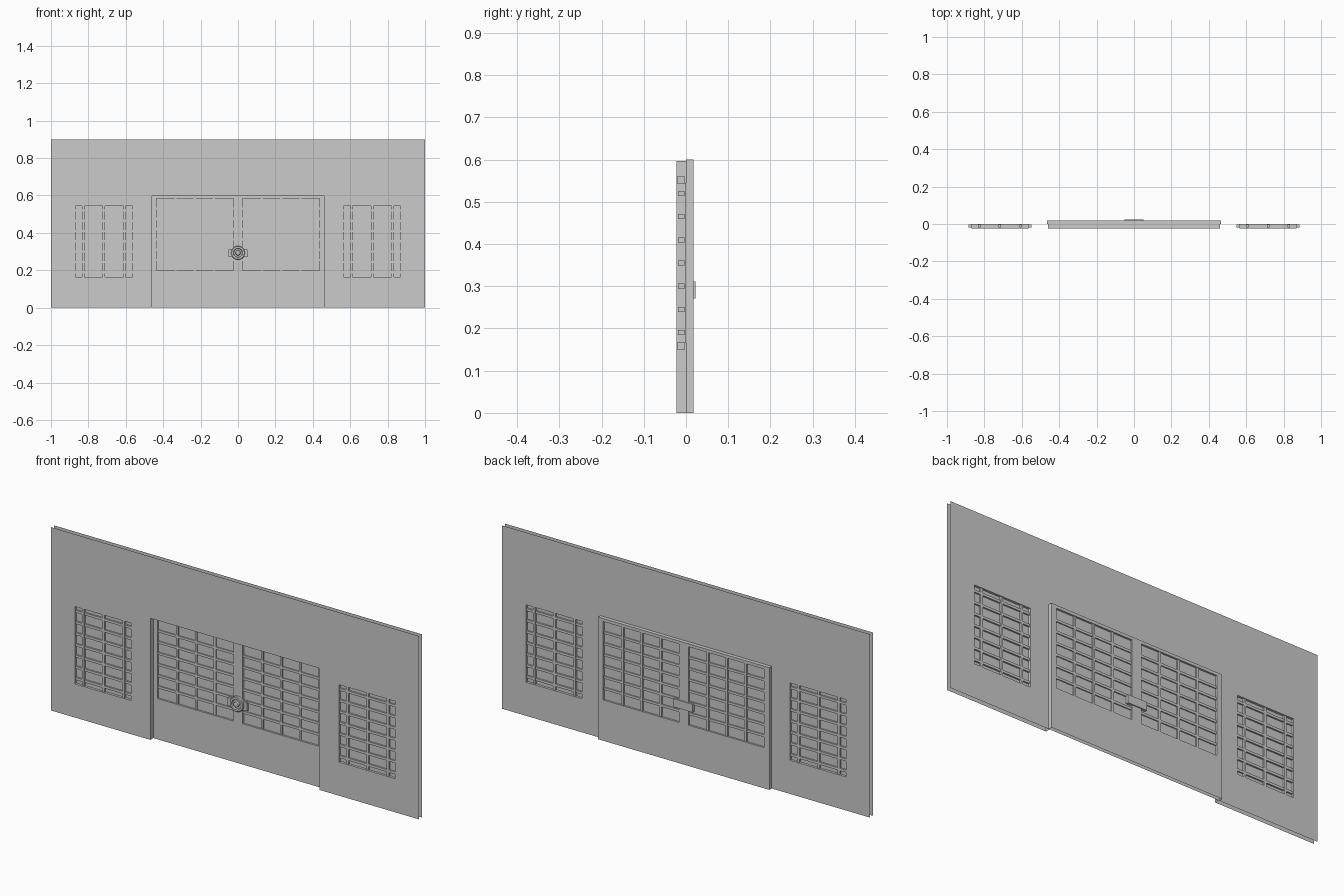
import bpy, bmesh, math
from mathutils import Matrix

if "Cube" in bpy.data.objects:
    bpy.data.objects.remove(bpy.data.objects["Cube"])

FRONT, BACK, DOOR_BACK = -0.023, 0.0, 0.018


def finish(bm, name):
    bmesh.ops.remove_doubles(bm, verts=bm.verts, dist=1e-5)
    me = bpy.data.meshes.new(name)
    bm.to_mesh(me)
    bm.free()
    ob = bpy.data.objects.new(name, me)
    bpy.context.collection.objects.link(ob)
    return ob


def quad(bm, pts):
    return bm.faces.new([bm.verts.new(p) for p in pts])


def box(bm, x0, x1, y0, y1, z0, z1):
    m = Matrix.Translation(((x0 + x1) / 2, (y0 + y1) / 2, (z0 + z1) / 2))
    m = m @ Matrix.Diagonal((x1 - x0, y1 - y0, z1 - z0, 1))
    bmesh.ops.create_cube(bm, size=1, matrix=m)


def sheet(bm, rect, y, holes, facing):
    """Flat sheet with rectangular openings."""
    xs = sorted({rect[0], rect[1], *(v for h in holes for v in h[:2])})
    zs = sorted({rect[2], rect[3], *(v for h in holes for v in h[2:])})
    for a, b in zip(xs, xs[1:]):
        for c, d in zip(zs, zs[1:]):
            mx, mz = (a + b) / 2, (c + d) / 2
            if any(h[0] < mx < h[1] and h[2] < mz < h[3] for h in holes):
                continue
            pts = [(a, y, c), (b, y, c), (b, y, d), (a, y, d)]
            quad(bm, pts if facing < 0 else pts[::-1])


def rim(bm, r, y0, y1, bottom=True, outward=False):
    """Side faces joining the two sheets round a rectangle."""
    x0, x1, z0, z1 = r
    loop = [(x0, z0), (x0, z1), (x1, z1), (x1, z0)]
    for i in range(4 if bottom else 3):
        (ax, az), (bx, bz) = loop[i], loop[(i + 1) % 4]
        pts = [(ax, y0, az), (bx, y0, bz), (bx, y1, bz), (ax, y1, az)]
        quad(bm, pts if outward else pts[::-1])


def lattice(name, r, y0, y1, xs, zs, over):
    """Window bars with a pane in the middle; ends run into the frame."""
    x0, x1, z0, z1 = r
    t = 0.006
    bm = bmesh.new()
    for x in xs:
        box(bm, x - t, x + t, y0 + 0.003, y1 - 0.003, z0 - over, z1 + over)
    for z in zs:
        box(bm, x0 - over, x1 + over, y0 + 0.004, y1 - 0.004, z - t, z + t)
    finish(bm, name + "_bars")
    bm = bmesh.new()
    y = (y0 + y1) / 2
    quad(bm, [(x0, y, z0), (x1, y, z0), (x1, y, z1), (x0, y, z1)])
    finish(bm, name + "_pane")


side = [(-0.87, -0.565, 0.165, 0.545), (0.565, 0.87, 0.165, 0.545)]
door = [(-0.437, -0.025, 0.2, 0.585), (0.025, 0.437, 0.2, 0.585)]
opening = (-0.46, 0.46, 0.0, 0.597)
leaf = (-0.465, 0.465, 0.0, 0.6)

# Hollow wall: two sheets, openings lined between them
bm = bmesh.new()
wall = (-1, 1, 0, 0.9)
sheet(bm, wall, FRONT, side + [opening], -1)
sheet(bm, wall, BACK, side + [opening], 1)
for h in side:
    rim(bm, h, FRONT, BACK)
rim(bm, opening, FRONT, BACK, bottom=False)
finish(bm, "wall")

# Double door, set back from the wall front
bm = bmesh.new()
sheet(bm, leaf, BACK, door, -1)
sheet(bm, leaf, DOOR_BACK, door, 1)
rim(bm, leaf, BACK, DOOR_BACK, bottom=False, outward=True)
for h in door:
    rim(bm, h, BACK, DOOR_BACK)
finish(bm, "door")

# Window lattices
for tag, hs, hd in zip(("left", "right"), side, door):
    cx, cz = (hs[0] + hs[1]) / 2, (hs[2] + hs[3]) / 2
    lattice(tag + "_window", hs, FRONT, BACK,
            [cx + 0.11 * i for i in (-1, 0, 1)],
            [cz + 0.055 * i for i in range(-3, 4)], 0.016)
    w, d = hd[1] - hd[0], hd[3] - hd[2]
    lattice(tag + "_door_window", hd, BACK, DOOR_BACK,
            [hd[0] + w * i / 4 for i in (1, 2, 3)],
            [hd[2] + d * i / 7 for i in range(1, 7)], 0.008)

# Latch plate through the door
bm = bmesh.new()
box(bm, -0.052, 0.052, -0.006, 0.023, 0.271, 0.311)
finish(bm, "latch_plate")

# Round handle with stepped rings
profile = [(0.037, 0.0), (0.037, -0.011), (0.034, -0.014), (0.025, -0.014), (0.022, -0.008),
           (0.014, -0.008), (0.012, -0.018), (0.008, -0.02), (0.0, -0.02)]
bm = bmesh.new()
vs = [bm.verts.new((r, y, 0.293)) for r, y in profile]
es = [bm.edges.new(p) for p in zip(vs, vs[1:])]
bmesh.ops.spin(bm, geom=vs + es, cent=(0, 0, 0.293), axis=(0, 1, 0),
               angle=math.tau, steps=24)
bmesh.ops.remove_doubles(bm, verts=bm.verts, dist=1e-5)
bmesh.ops.recalc_face_normals(bm, faces=bm.faces)
handle = finish(bm, "handle")
bpy.context.view_layer.objects.active = handle
handle.select_set(True)
bpy.ops.object.shade_smooth_by_angle()
